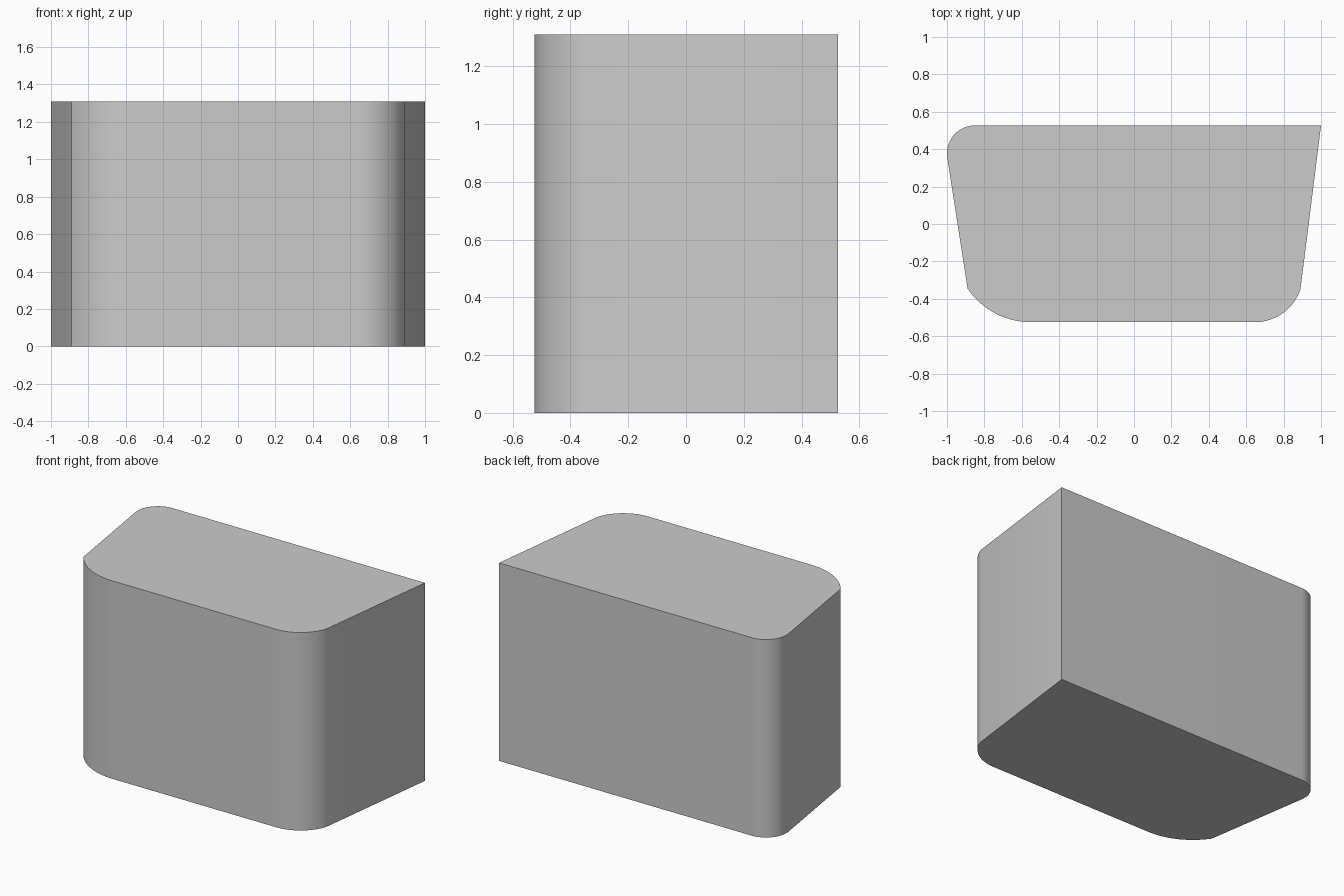
import bpy, bmesh, math

if "Cube" in bpy.data.objects:
    bpy.data.objects.remove(bpy.data.objects["Cube"])

HEIGHT = 1.31


def arc(cx, cy, r, start, end, steps=16):
    """Points on a circular arc, angles in degrees."""
    angles = [math.radians(start + (end - start) * i / steps) for i in range(steps + 1)]
    return [(cx + r * math.cos(a), cy + r * math.sin(a)) for a in angles]


# Plan outline, counter-clockwise: one sharp corner and three rounded ones
outline = [(1.0, 0.527)]
outline += arc(-0.85, 0.377, 0.15, 90, 189)          # back left corner
outline += arc(-0.55, -0.114, 0.411, 214.2, 270)     # wide front left corner
outline += arc(0.645, -0.266, 0.259, 270, 341)       # front right corner

# Extrude the outline into a solid block
bm = bmesh.new()
base = bm.faces.new([bm.verts.new((x, y, 0)) for x, y in outline])
top = bmesh.ops.extrude_face_region(bm, geom=[base], use_keep_orig=True)
verts = [v for v in top["geom"] if isinstance(v, bmesh.types.BMVert)]
bmesh.ops.translate(bm, verts=verts, vec=(0, 0, HEIGHT))
bmesh.ops.recalc_face_normals(bm, faces=bm.faces[:])

mesh = bpy.data.meshes.new("rounded_block")
bm.to_mesh(mesh)
bm.free()
block = bpy.data.objects.new("rounded_block", mesh)
bpy.context.collection.objects.link(block)

# Smooth the rounded corners, keep the other edges crisp
bpy.context.view_layer.objects.active = block
block.select_set(True)
bpy.ops.object.shade_smooth_by_angle(angle=math.radians(20))
